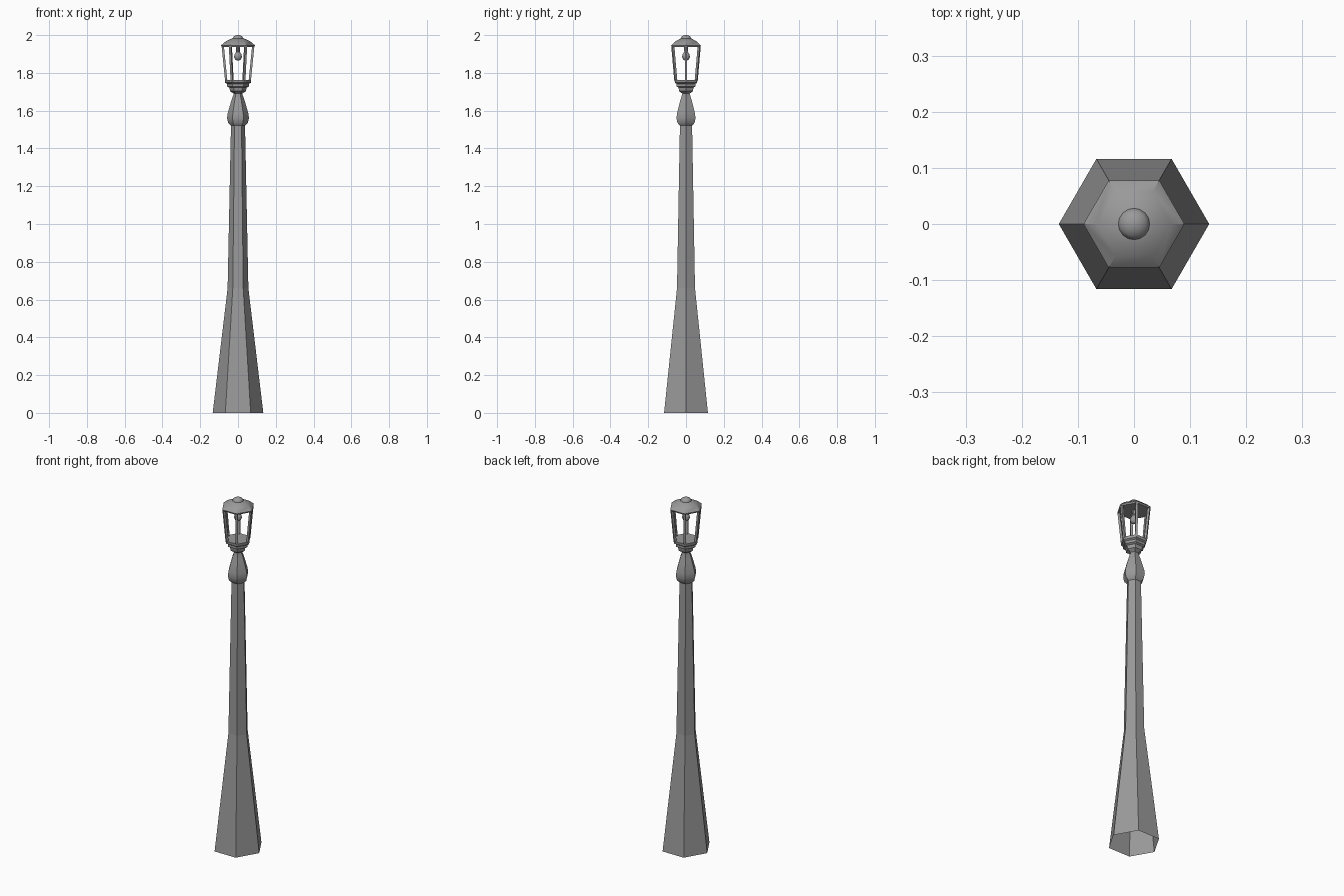
import bpy, bmesh
from math import cos, sin, pi
from mathutils import Vector

if "Cube" in bpy.data.objects:
    bpy.data.objects.remove(bpy.data.objects["Cube"])

# Single painted metal colour
metal = bpy.data.materials.new("grey metal")
metal.use_nodes = True
GREY = (0.32, 0.32, 0.32, 1)
metal.diffuse_color = GREY
metal.node_tree.nodes["Principled BSDF"].inputs["Base Color"].default_value = GREY


def finish(bm, name, smooth_angle=None):
    mesh = bpy.data.meshes.new(name)
    bm.to_mesh(mesh)
    bm.free()
    obj = bpy.data.objects.new(name, mesh)
    bpy.context.collection.objects.link(obj)
    mesh.materials.append(metal)
    if smooth_angle:
        bpy.ops.object.select_all(action="DESELECT")
        obj.select_set(True)
        bpy.context.view_layer.objects.active = obj
        bpy.ops.object.shade_smooth_by_angle(angle=smooth_angle)
    return obj


def lathe(name, profile, sides=6, cap_bottom=True, cap_top=True, smooth_angle=None):
    """Stack rings of (radius, height) with a corner on the x axis."""
    bm = bmesh.new()
    rings = []
    for r, z in profile:
        rings.append([bm.verts.new((r * cos(2 * pi * i / sides),
                                    r * sin(2 * pi * i / sides), z))
                      for i in range(sides)])
    for low, high in zip(rings, rings[1:]):
        for i in range(sides):
            j = (i + 1) % sides
            bm.faces.new((low[i], low[j], high[j], high[i]))
    if cap_bottom:
        bm.faces.new(rings[0][::-1])
    if cap_top:
        bm.faces.new(rings[-1])
    return finish(bm, name, smooth_angle)


def bar(name, angle, start, end, half):
    """Square bar between two (radius, height) points, turned about z."""
    bm = bmesh.new()
    out = Vector((cos(angle), sin(angle), 0))
    side = Vector((-sin(angle), cos(angle), 0))
    rings = []
    for r, z in (start, end):
        centre = out * r + Vector((0, 0, z))
        rings.append([bm.verts.new(centre + half * (a * out + b * side))
                      for a, b in ((-1, -1), (1, -1), (1, 1), (-1, 1))])
    for i in range(4):
        j = (i + 1) % 4
        bm.faces.new((rings[0][i], rings[0][j], rings[1][j], rings[1][i]))
    bm.faces.new(rings[0][::-1])
    bm.faces.new(rings[1])
    return finish(bm, name)


# Hollow six-sided post
lathe("post", [(0.134, 0), (0.055, 0.66), (0.037, 1.53)], cap_bottom=False)

# Bulging collar that narrows to the neck
lathe("collar", [(0.037, 1.52), (0.052, 1.535), (0.058, 1.56), (0.055, 1.585),
                 (0.045, 1.62), (0.033, 1.66), (0.022, 1.69), (0.022, 1.705)],
      smooth_angle=0.7)

# Stepped lantern base
lathe("lantern_base", [(0.022, 1.69), (0.042, 1.703), (0.046, 1.722),
                       (0.058, 1.728), (0.058, 1.742), (0.068, 1.748),
                       (0.070, 1.763)])

# Six slanted bars carrying the roof
for k in range(6):
    bar("lantern_bar_%d" % (k + 1), k * pi / 3, (0.062, 1.755), (0.081, 1.945), 0.006)

# Roof with a hollowed slope
lathe("roof", [(0.086, 1.938), (0.090, 1.946), (0.066, 1.966),
               (0.042, 1.978), (0.024, 1.984)], smooth_angle=0.6)

# Rounded cap on the roof
lathe("roof_knob", [(0.028, 1.976), (0.028, 1.984), (0.022, 1.993),
                    (0.012, 1.998), (0.004, 2.0)], sides=16, smooth_angle=0.9)

# Hanging bulb and its holder
lathe("bulb_holder", [(0.009, 1.905), (0.012, 1.94)], sides=10, smooth_angle=0.6)
lathe("bulb", [(0.005, 1.865), (0.015, 1.870), (0.021, 1.885), (0.018, 1.898),
               (0.009, 1.912)], sides=12, smooth_angle=0.9)
